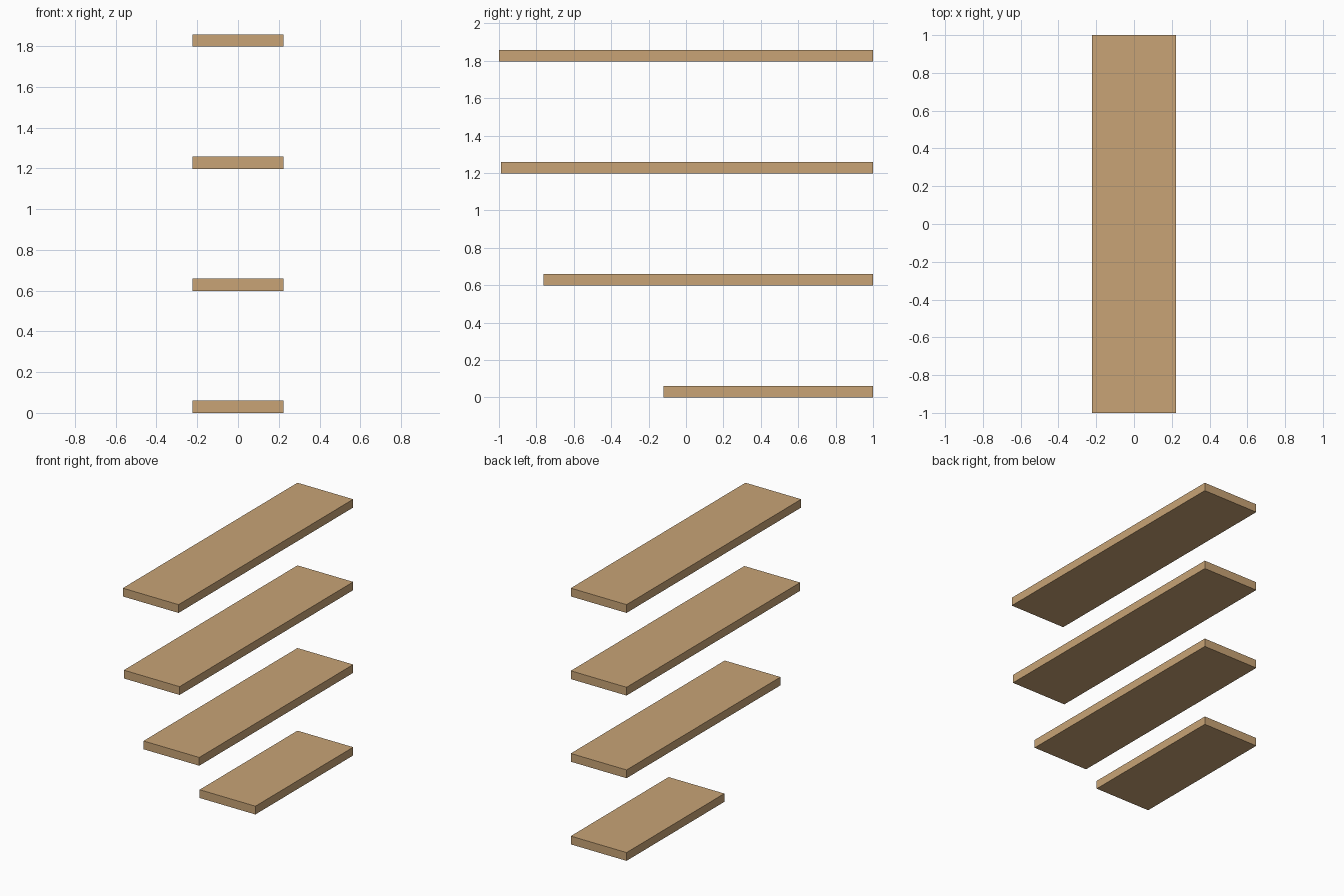
import bpy

if "Cube" in bpy.data.objects:
    bpy.data.objects.remove(bpy.data.objects["Cube"])

# Warm wood colour shared by all boards
wood = bpy.data.materials.new("light wood")
wood.diffuse_color = (0.58, 0.37, 0.18, 1.0)
wood.use_nodes = True
wood.node_tree.nodes["Principled BSDF"].inputs["Base Color"].default_value = wood.diffuse_color

WIDTH, THICK, BACK, STEP = 0.447, 0.06, 1.0, 0.599


def board(name, front, bottom):
    """Flat shelf board running from its front edge to the common back line."""
    bpy.ops.mesh.primitive_cube_add(size=1, location=(0, (front + BACK) / 2, bottom + THICK / 2))
    ob = bpy.context.object
    ob.name = name
    ob.scale = (WIDTH, BACK - front, THICK)
    bpy.ops.object.transform_apply(location=False, rotation=False, scale=True)
    ob.data.materials.append(wood)


# Four evenly stacked boards, longer towards the top
for i, front in enumerate((-0.12, -0.763, -0.988, -1.0)):
    board(f"shelf_board_{i + 1}", front, i * STEP)
